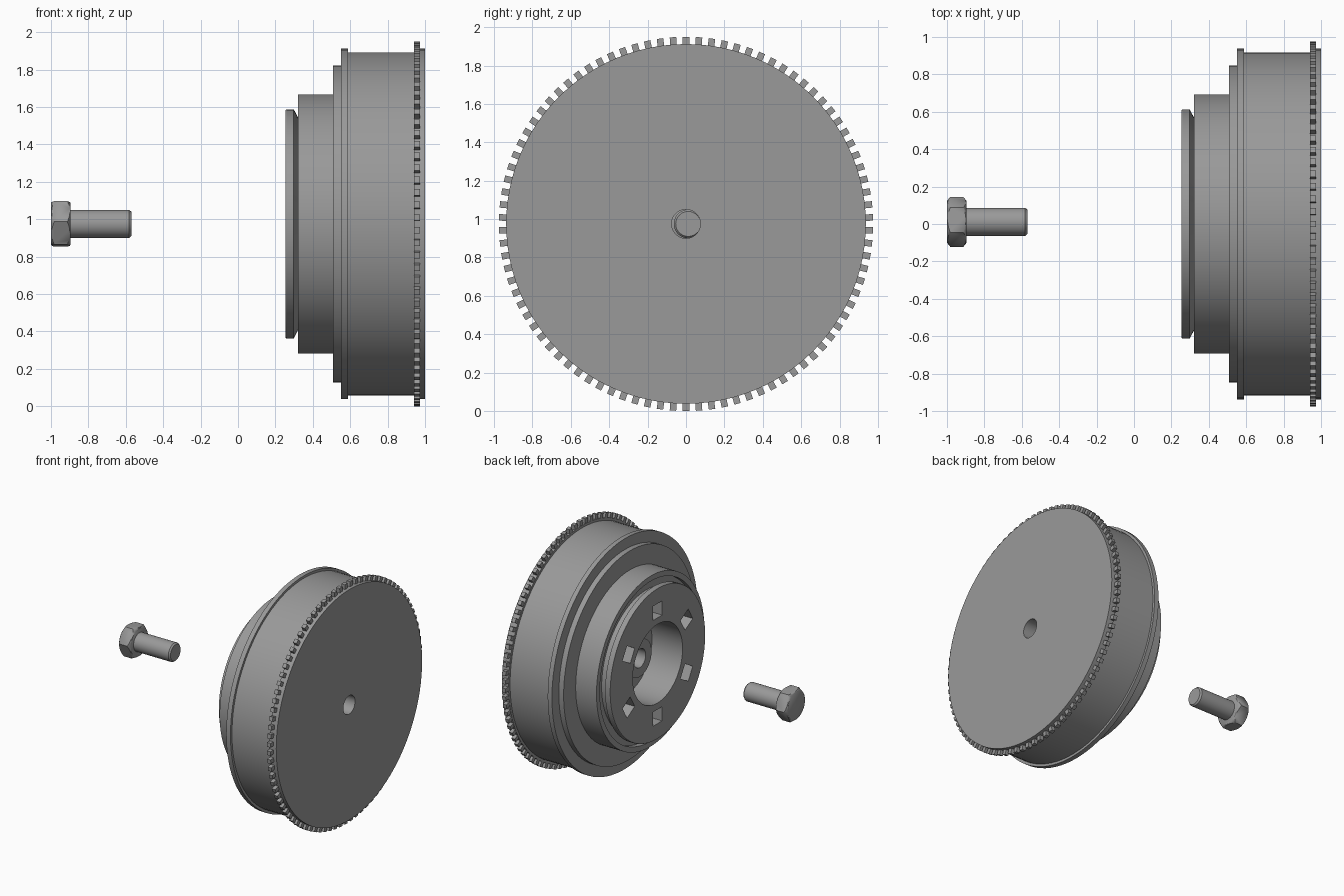
import bpy, bmesh
from math import pi, sin, cos, radians
from mathutils import Matrix

if "Cube" in bpy.data.objects:
    bpy.data.objects.remove(bpy.data.objects["Cube"])

CZ = 0.975   # height of the wheel axis, which runs along x

# Dark grey metal shared by all parts
metal = bpy.data.materials.new("dark_grey")
metal.diffuse_color = (0.32, 0.32, 0.32, 1)
metal.use_nodes = True
metal.node_tree.nodes["Principled BSDF"].inputs["Base Color"].default_value = metal.diffuse_color


def make_object(name, bm, smooth=True):
    bmesh.ops.recalc_face_normals(bm, faces=bm.faces[:])
    me = bpy.data.meshes.new(name)
    bm.to_mesh(me)
    bm.free()
    me.materials.append(metal)
    ob = bpy.data.objects.new(name, me)
    bpy.context.collection.objects.link(ob)
    if smooth:
        bpy.ops.object.select_all(action='DESELECT')
        ob.select_set(True)
        bpy.context.view_layer.objects.active = ob
        bpy.ops.object.shade_smooth_by_angle(angle=radians(25))
    return ob


def lathe(name, profile, y=0.0, closed=True, segs=96, start=0.0):
    """Spin (x, radius) points around the x axis; open profiles get end caps."""
    bm = bmesh.new()
    rings = []
    for x, r in profile:
        rings.append([bm.verts.new((x, y + r * cos(start + 2 * pi * i / segs),
                                    CZ + r * sin(start + 2 * pi * i / segs)))
                      for i in range(segs)])
    pairs = list(zip(rings, rings[1:]))
    if closed:
        pairs.append((rings[-1], rings[0]))
    else:
        bm.faces.new(rings[0])
        bm.faces.new(rings[-1])
    for a, b in pairs:
        for i in range(segs):
            j = (i + 1) % segs
            bm.faces.new((a[i], a[j], b[j], b[i]))
    return make_object(name, bm)


def box_ring(name, count, radius, x, size):
    """Boxes repeated around the axis, each turned to face outward."""
    bm = bmesh.new()
    for i in range(count):
        m = (Matrix.Translation((x, 0, CZ)) @ Matrix.Rotation(2 * pi * i / count, 4, 'X')
             @ Matrix.Translation((0, 0, radius)) @ Matrix.Diagonal((*size, 1)))
        bmesh.ops.create_cube(bm, size=1, matrix=m)
    return make_object(name, bm, smooth=False)


def boolean(ob, cutter, operation):
    cutter.hide_render = True
    cutter.hide_viewport = True
    mod = ob.modifiers.new("cut", 'BOOLEAN')
    mod.operation = operation
    mod.solver = 'EXACT'
    mod.object = cutter


# Stepped wheel: hub, flanges, belt surface, bore and central recess
wheel = lathe("pulley_wheel", [
    (0.255, 0.32), (0.255, 0.61), (0.26, 0.613), (0.298, 0.613), (0.32, 0.57),
    (0.36, 0.57), (0.36, 0.65), (0.32, 0.65), (0.32, 0.693),
    (0.507, 0.693), (0.507, 0.848), (0.55, 0.848), (0.55, 0.937), (0.588, 0.937),
    (0.588, 0.917), (0.94, 0.917), (0.94, 0.937), (1.0, 0.937),
    (1.0, 0.075), (0.415, 0.075), (0.415, 0.15), (0.53, 0.15), (0.53, 0.32)])

# Six square pockets in the hub face
boolean(wheel, box_ring("pocket_cutter", 6, 0.43, 0.255, (0.2, 0.115, 0.115)), 'DIFFERENCE')

# Toothed trigger ring on the outer flange
box_ring("ring_teeth", 90, 0.95, 0.958, (0.032, 0.034, 0.05))

# Bolt head: hexagonal prism with its corners trimmed by a chamfered disc
BY = 0.0115
head = lathe("bolt_head", [(-1.0, 0.134), (-0.895, 0.134)],
             BY, closed=False, segs=6, start=radians(-5))
trim = lathe("head_trim", [(-1.01, 0.098), (-0.978, 0.14), (-0.917, 0.14), (-0.885, 0.098)],
             BY, closed=False, segs=48)
boolean(head, trim, 'INTERSECT')

# Round shank with a chamfered tip
lathe("bolt_shank", [(-0.9, 0.075), (-0.582, 0.075), (-0.57, 0.065)],
      BY, closed=False, segs=48)
